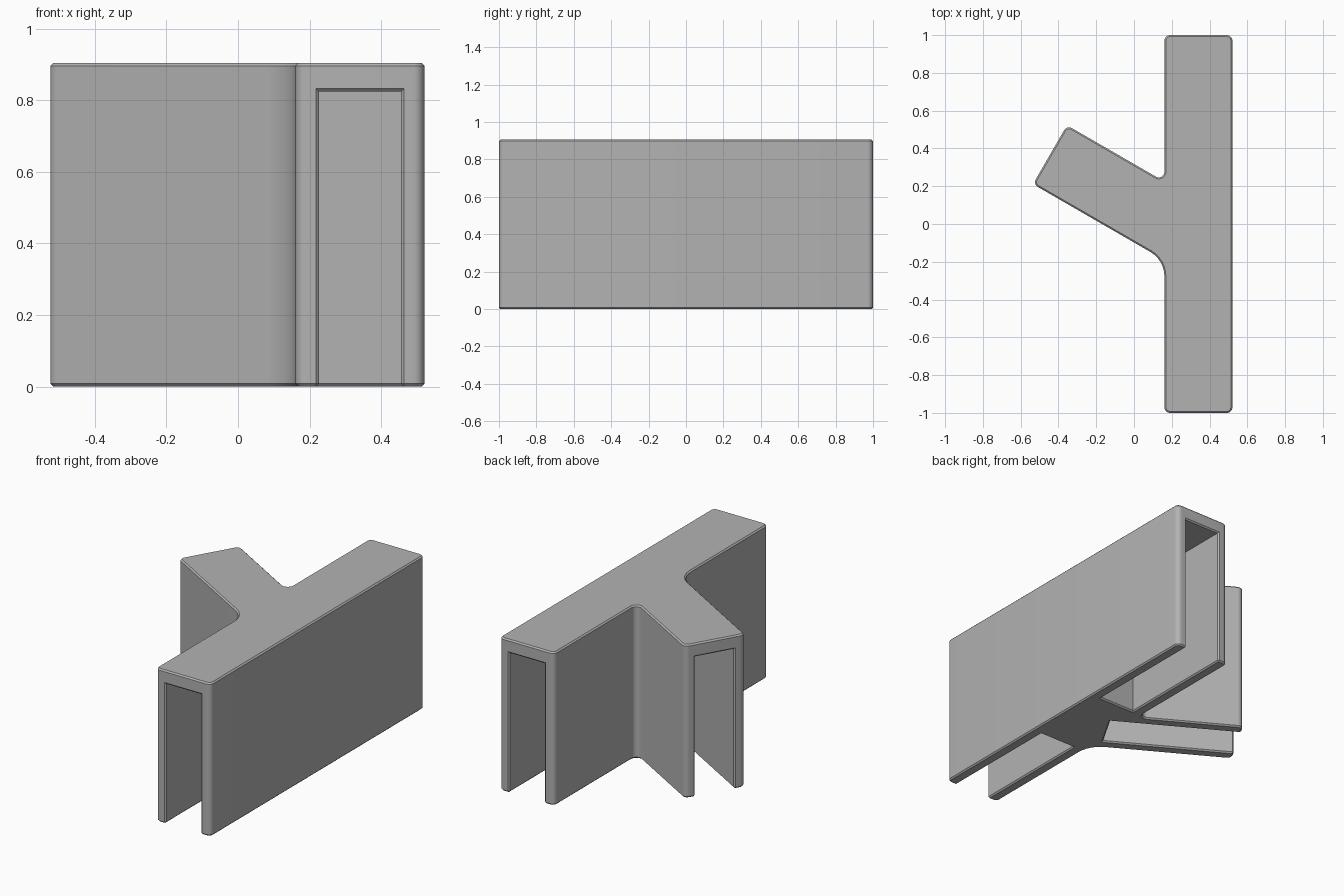
import bpy, bmesh, math
from mathutils import Vector

cube = bpy.data.objects.get("Cube")
if cube:
    bpy.data.objects.remove(cube)

HEIGHT, SLOT_TOP = 0.905, 0.825
WIDTH, SLOT_WIDTH, SLOT_LENGTH = 0.36, 0.23, 0.74
BAR_LEFT, BAR_RIGHT = 0.161, 0.521
ANGLE = math.radians(150)
out = Vector((math.cos(ANGLE), math.sin(ANGLE)))   # arm direction
side = Vector((-out.y, out.x))                     # across the arm

grey = bpy.data.materials.new("plain grey")
grey.use_nodes = True
grey.diffuse_color = (0.45, 0.45, 0.45, 1)
grey.node_tree.nodes["Principled BSDF"].inputs["Base Color"].default_value = grey.diffuse_color


def fillet(corners):
    """Round each (point, radius) corner of a closed outline."""
    points = []
    for i, (p, r) in enumerate(corners):
        a = (corners[i - 1][0] - p).normalized()
        b = (corners[(i + 1) % len(corners)][0] - p).normalized()
        half = a.angle(b) / 2
        mid = (a + b).normalized()
        centre = p + mid * (r / math.sin(half))
        start = p + a * (r / math.tan(half)) - centre
        end = p + b * (r / math.tan(half)) - centre
        sweep = math.atan2(start.x * end.y - start.y * end.x, start.dot(end))
        steps = max(6, round(abs(sweep) / math.radians(12)))
        for k in range(steps + 1):
            t = sweep * k / steps
            points.append(centre + Vector((
                start.x * math.cos(t) - start.y * math.sin(t),
                start.x * math.sin(t) + start.y * math.cos(t))))
    return points


def prism(name, outline, z0, z1):
    bm = bmesh.new()
    face = bm.faces.new([bm.verts.new((p.x, p.y, z0)) for p in outline])
    top = bmesh.ops.extrude_face_region(bm, geom=[face])["geom"]
    verts = [g for g in top if isinstance(g, bmesh.types.BMVert)]
    bmesh.ops.translate(bm, verts=verts, vec=(0, 0, z1 - z0))
    bmesh.ops.recalc_face_normals(bm, faces=bm.faces)
    mesh = bpy.data.meshes.new(name)
    bm.to_mesh(mesh)
    bm.free()
    obj = bpy.data.objects.new(name, mesh)
    bpy.context.collection.objects.link(obj)
    return obj


# Body outline: straight bar with an angled arm
low = Vector((-0.535, 0.211))
high = low - side * WIDTH


def meet_bar(p):
    return p + out * ((BAR_LEFT - p.x) / out.x)


R = 0.03
body = prism("bracket_body", fillet([
    (Vector((BAR_LEFT, -1)), R), (Vector((BAR_RIGHT, -1)), R),
    (Vector((BAR_RIGHT, 1)), R), (Vector((BAR_LEFT, 1)), R),
    (meet_bar(high), R), (high, R), (low, R), (meet_bar(low), 0.15),
]), 0, HEIGHT)
body.data.materials.append(grey)

# Panel slots, open at the bottom and at each free end
bar_x = (BAR_LEFT + BAR_RIGHT) / 2
ends = [(Vector((bar_x, -1)), Vector((0, -1))),
        (Vector((bar_x, 1)), Vector((0, 1))),
        ((low + high) / 2, out)]
bpy.context.view_layer.objects.active = body
for end, direction in ends:
    across = Vector((-direction.y, direction.x)) * SLOT_WIDTH / 2
    inner, outer = end - direction * SLOT_LENGTH, end + direction * 0.1
    cutter = prism("slot_cutter", [inner - across, outer - across,
                                   outer + across, inner + across], -0.1, SLOT_TOP)
    cutter.hide_render = True
    cut = body.modifiers.new("slot", "BOOLEAN")
    cut.operation = "DIFFERENCE"
    cut.solver = "EXACT"
    cut.object = cutter
    bpy.ops.object.modifier_apply(modifier=cut.name)
    bpy.data.objects.remove(cutter)

# Softened outer edges: every convex sharp edge gets a small chamfer
bm = bmesh.new()
bm.from_mesh(body.data)
sharp = [e for e in bm.edges if len(e.link_faces) == 2
         and e.calc_face_angle_signed() > math.radians(40)]
bmesh.ops.bevel(bm, geom=sharp, offset=0.008, segments=1, affect="EDGES",
                clamp_overlap=False)
bm.to_mesh(body.data)
bm.free()

body.select_set(True)
bpy.ops.object.shade_smooth_by_angle(angle=math.radians(30))
